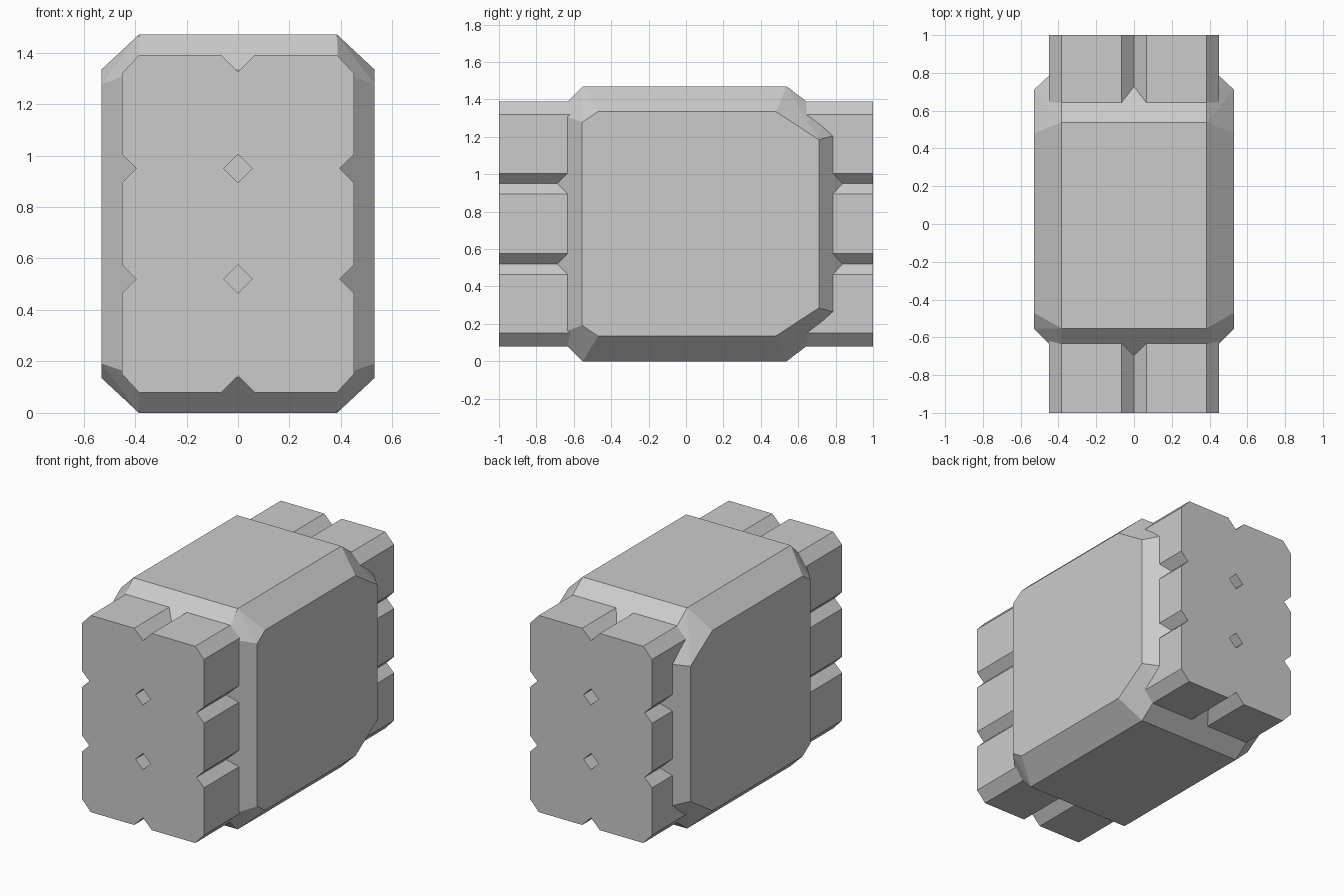
import bpy
import bmesh

HEIGHT = 1.47
MID = HEIGHT / 2

old = bpy.data.objects.get("Cube")
if old:
    bpy.data.objects.remove(old, do_unlink=True)

grey = bpy.data.materials.new("plain_grey")
grey.use_nodes = True
color = (0.6, 0.6, 0.6, 1)
grey.diffuse_color = color
grey.node_tree.nodes["Principled BSDF"].inputs["Base Color"].default_value = color


def add_object(name, bm):
    bmesh.ops.recalc_face_normals(bm, faces=bm.faces)
    mesh = bpy.data.meshes.new(name)
    bm.to_mesh(mesh)
    bm.free()
    mesh.materials.append(grey)
    obj = bpy.data.objects.new(name, mesh)
    bpy.context.collection.objects.link(obj)
    return obj


def extrude_profile(bm, points, half_length):
    """Prism along y from an (x, z) outline."""
    face = bm.faces.new([bm.verts.new((x, -half_length, z)) for x, z in points])
    new = bmesh.ops.extrude_face_region(bm, geom=[face])["geom"]
    verts = [v for v in new if isinstance(v, bmesh.types.BMVert)]
    bmesh.ops.translate(bm, verts=verts, vec=(0, 2 * half_length, 0))


# Long core: one quarter of the grooved outline, mirrored around the middle
quarter = [(0.45, 0), (0.45, 0.16), (0.395, 0.215), (0.45, 0.27),
           (0.45, 0.585), (0.385, 0.655), (0.065, 0.655), (0, 0.59)]
half = quarter + [(-x, z) for x, z in reversed(quarter[:-1])]
outline = half + [(-x, -z) for x, z in half[1:-1]]
bm = bmesh.new()
extrude_profile(bm, [(x, MID + z) for x, z in outline], 1.0)
core = add_object("grooved_core", bm)

# Diamond holes running through the core
bm = bmesh.new()
r = 0.055
for z in (0.52, 0.95):
    extrude_profile(bm, [(r, z), (0, z + r), (-r, z), (0, z - r)], 1.1)
cutter = add_object("hole_cutter", bm)
cutter.hide_render = True
cut = core.modifiers.new("holes", "BOOLEAN")
cut.operation = "DIFFERENCE"
cut.solver = "EXACT"
cut.object = cutter
bpy.context.view_layer.objects.active = core
bpy.ops.object.modifier_apply(modifier=cut.name)
bpy.data.objects.remove(cutter, do_unlink=True)

# Faceted sleeve: corner points mirrored in x and z, wrapped in a hull
front_corner = [(0.385, -0.552, 1.47), (0.53, -0.47, 1.335), (0.53, -0.555, 1.278),
                (0.385, -0.69, 1.332), (0.393, -0.69, 1.326)]
back_corner = [(0.385, 0.538, 1.47), (0.53, 0.48, 1.335), (0.53, 0.71, 1.185),
               (0.385, 0.735, 1.32), (0.395, 0.837, 1.219)]
bm = bmesh.new()
for x, y, z in front_corner + back_corner:
    for sx in (-1, 1):
        for height in (z, HEIGHT - z):
            bm.verts.new((sx * x, y, height))
bmesh.ops.convex_hull(bm, input=bm.verts)
bmesh.ops.dissolve_limit(bm, angle_limit=0.03, verts=bm.verts, edges=bm.edges)
add_object("faceted_sleeve", bm)
